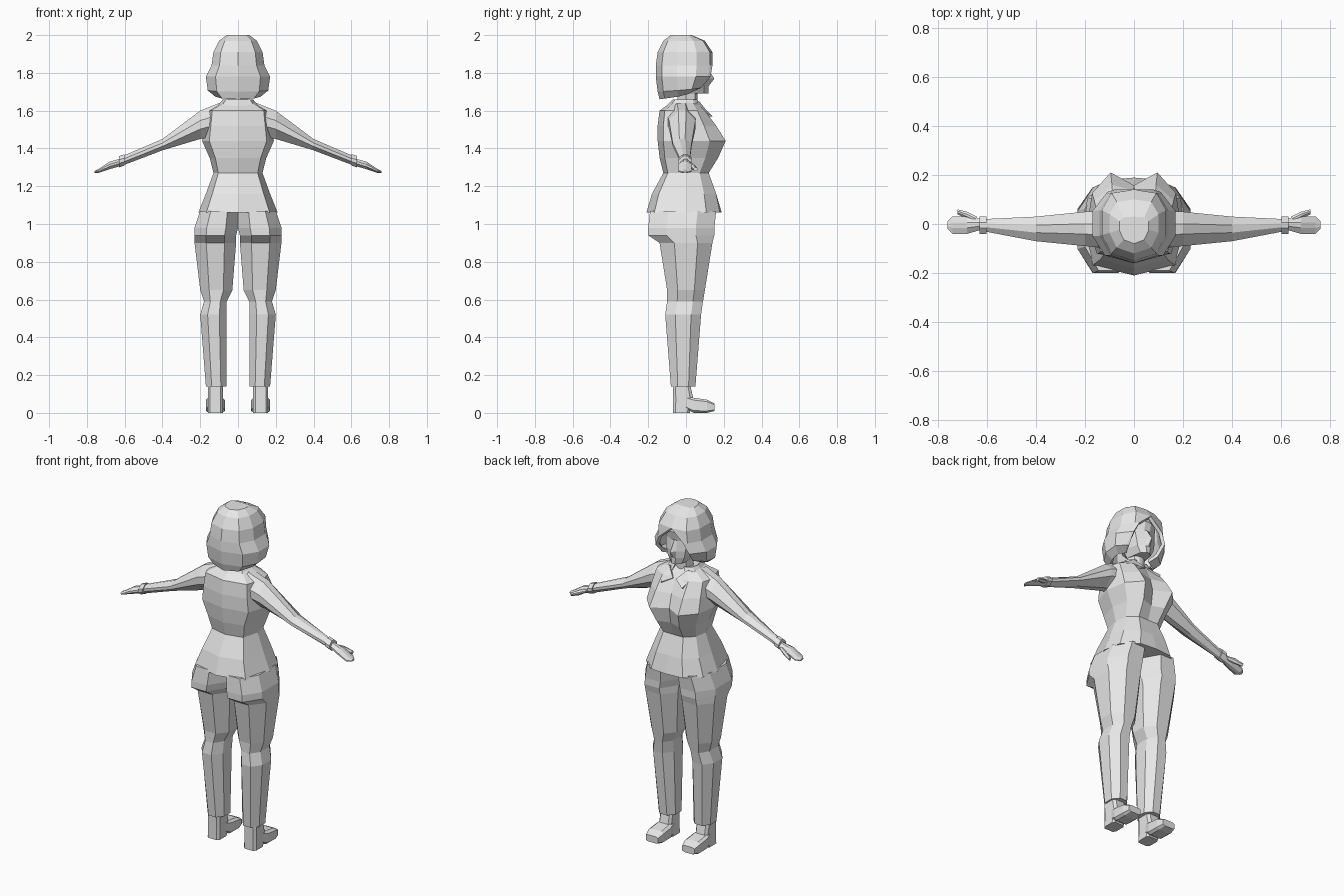
import bpy
import bmesh

cube = bpy.data.objects.get("Cube")
if cube:
    bpy.data.objects.remove(cube, do_unlink=True)

GREY = (.8, .8, .8, 1)
material = bpy.data.materials.new("plain grey")
material.use_nodes = True
material.diffuse_color = GREY
for node in material.node_tree.nodes:
    if node.type == "BSDF_PRINCIPLED":
        node.inputs["Base Color"].default_value = GREY

# Half outlines from the middle of the back to the middle of the front
TRUNK = [(0, -1), (.8, -.8), (1, 0), (.9, .6), (.5, 1), (0, 1)]
SKULL = [(0, -1), (1, 0), (.7, .8), (.2, 1), (0, 1)]
HAIR = [(0, -1), (.7, -.8), (1, -.3), (1, .4), (.7, .9), (0, 1)]


def loft(name, rings, closed=True, caps=(True, True), thickness=0):
    """Skin a stack of rings on the left side and mirror it to the right."""
    bm = bmesh.new()
    rows = [[bm.verts.new(point) for point in ring] for ring in rings]
    count = len(rows[0])
    for low, high in zip(rows, rows[1:]):
        for i in range(count if closed else count - 1):
            j = (i + 1) % count
            bm.faces.new((low[i], low[j], high[j], high[i]))
    if caps[0]:
        bm.faces.new(rows[0][::-1])
    if caps[1]:
        bm.faces.new(rows[-1])
    if closed:
        bmesh.ops.recalc_face_normals(bm, faces=bm.faces)
    mesh = bpy.data.meshes.new(name)
    bm.to_mesh(mesh)
    bm.free()
    mesh.materials.append(material)
    obj = bpy.data.objects.new(name, mesh)
    bpy.context.collection.objects.link(obj)
    mirror = obj.modifiers.new("mirror", "MIRROR")
    mirror.merge_threshold = .002
    if thickness:
        solid = obj.modifiers.new("thickness", "SOLIDIFY")
        solid.thickness = thickness
        solid.offset = -1
    return obj


def level(outline, z, width, back, front, middle=1, gap=0, tilt=0):
    """Scale a half outline; middle moves its front point, gap opens it."""
    ring = [(x * width, y * (back if y < 0 else front), z + tilt * y)
            for x, y in outline]
    x, y, height = ring[-1]
    ring[-1] = (gap, y * middle, height)
    return ring


def octagon(left, right, bottom, top, cut):
    """Rectangle outline with its corners cut off."""
    across_cut, up_cut = (right - left) * cut, (top - bottom) * cut
    return [(left + across_cut, bottom), (right - across_cut, bottom),
            (right, bottom + up_cut), (right, top - up_cut),
            (right - across_cut, top), (left + across_cut, top),
            (left, top - up_cut), (left, bottom + up_cut)]


def leg_ring(z, inner, outer, back, front, cut=.28):
    return [(x, y, z) for x, y in octagon(inner, outer, back, front, cut)]


def arm_ring(x, low, high, back, front, cut=.35):
    return [(x, y, z) for y, z in octagon(back, front, low, high, cut)]


def toe_ring(y, inner, outer, low, high, cut=.15):
    return [(x, y, z) for x, z in octagon(inner, outer, low, high, cut)]


# Fitted top with flared hem
loft("jacket", [
    level(TRUNK, z=1.06, width=.21, back=.21, front=.18, middle=1.05),
    level(TRUNK, z=1.16, width=.17, back=.18, front=.16),
    level(TRUNK, z=1.27, width=.13, back=.12, front=.12),
    level(TRUNK, z=1.35, width=.15, back=.14, front=.17, middle=.85),
    level(TRUNK, z=1.44, width=.19, back=.15, front=.21, middle=.75),
    level(TRUNK, z=1.52, width=.18, back=.15, front=.16, middle=.85),
    level(TRUNK, z=1.6, width=.17, back=.14, front=.1),
    level(TRUNK, z=1.65, width=.08, back=.07, front=.05),
], closed=False)

# Collar band, open at the front, and two pointed flaps
loft("collar_band", [
    level(TRUNK, z=1.62, width=.11, back=.11, front=.08, gap=.04),
    level(TRUNK, z=1.66, width=.08, back=.07, front=.06, gap=.03),
], closed=False, caps=(False, False), thickness=.01)
flap = [(.06, .07, 1.65), (.1, .04, 1.63), (.07, .14, 1.57), (.01, .11, 1.6)]
loft("collar_flaps", [
    flap,
    [(x, y - .02, z - .01) for x, y, z in flap],
])

# Sleeves, cuffs and hands
loft("sleeves", [
    arm_ring(x=.1, low=1.47, high=1.64, back=-.1, front=.05),
    arm_ring(x=.2, low=1.45, high=1.6, back=-.09, front=.05),
    arm_ring(x=.4, low=1.39, high=1.45, back=-.07, front=.03),
    arm_ring(x=.61, low=1.31, high=1.36, back=-.03, front=.02),
])
loft("cuffs", [
    arm_ring(x=.6, low=1.31, high=1.37, back=-.04, front=.03),
    arm_ring(x=.63, low=1.3, high=1.36, back=-.04, front=.03),
])
loft("hands", [
    arm_ring(x=.61, low=1.31, high=1.35, back=-.02, front=.02),
    arm_ring(x=.68, low=1.29, high=1.33, back=-.04, front=.03),
    arm_ring(x=.74, low=1.27, high=1.29, back=-.04, front=.03),
    arm_ring(x=.76, low=1.27, high=1.28, back=-.02, front=.01),
])
loft("thumbs", [
    arm_ring(x=.64, low=1.31, high=1.33, back=0, front=.03),
    arm_ring(x=.68, low=1.29, high=1.32, back=.02, front=.05),
    arm_ring(x=.72, low=1.28, high=1.3, back=.04, front=.06),
])

# Trousers, with the seat joined at the middle
loft("trousers", [
    leg_ring(z=.14, inner=.06, outer=.17, back=-.08, front=.05),
    leg_ring(z=.52, inner=.06, outer=.2, back=-.11, front=.08),
    leg_ring(z=.59, inner=.06, outer=.18, back=-.1, front=.09),
    leg_ring(z=.65, inner=.03, outer=.2, back=-.1, front=.1),
    leg_ring(z=.9, inner=.01, outer=.23, back=-.14, front=.14),
    leg_ring(z=.94, inner=.01, outer=.23, back=-.2, front=.15),
    leg_ring(z=.98, inner=0, outer=.23, back=-.2, front=.15),
    leg_ring(z=1.07, inner=0, outer=.2, back=-.19, front=.16),
])

# Shoes: ankle with heel, then the toe
loft("shoe_heels", [
    leg_ring(z=0, inner=.08, outer=.16, back=-.07, front=.02, cut=.15),
    leg_ring(z=.07, inner=.08, outer=.16, back=-.07, front=.04, cut=.15),
    leg_ring(z=.16, inner=.08, outer=.16, back=-.07, front=.02, cut=.15),
])
loft("shoe_toes", [
    toe_ring(y=0, inner=.08, outer=.16, low=.02, high=.09),
    toe_ring(y=.04, inner=.07, outer=.17, low=0, high=.08),
    toe_ring(y=.11, inner=.07, outer=.17, low=0, high=.07),
    toe_ring(y=.15, inner=.08, outer=.16, low=.01, high=.05),
])

# Neck, and head with the nose drawn out of its middle line
loft("neck", [
    level(SKULL, z=1.6, width=.05, back=.05, front=.06),
    level(SKULL, z=1.76, width=.05, back=.04, front=.06),
], closed=False)
loft("head", [
    level(SKULL, z=1.69, width=.05, back=.02, front=.12),
    level(SKULL, z=1.73, width=.08, back=.06, front=.12),
    level(SKULL, z=1.77, width=.09, back=.1, front=.12, middle=1.25),
    level(SKULL, z=1.83, width=.1, back=.1, front=.11),
    level(SKULL, z=1.88, width=.1, back=.1, front=.12),
    level(SKULL, z=1.95, width=.08, back=.1, front=.08),
], closed=False)

# Bobbed hair, parted over the forehead and flicked out at the sides
loft("hair", [
    level(HAIR, z=1.68, width=.12, back=.14, front=.03, gap=.08, tilt=.02),
    level(HAIR, z=1.71, width=.16, back=.15, front=.08, gap=.1, tilt=.01),
    level(HAIR, z=1.78, width=.17, back=.16, front=.13, gap=.11),
    level(HAIR, z=1.84, width=.14, back=.16, front=.14, gap=.08),
    level(HAIR, z=1.91, width=.13, back=.15, front=.14),
    level(HAIR, z=1.97, width=.1, back=.12, front=.1),
    level(HAIR, z=2, width=.06, back=.08, front=.03),
], closed=False, caps=(False, True), thickness=.02)
